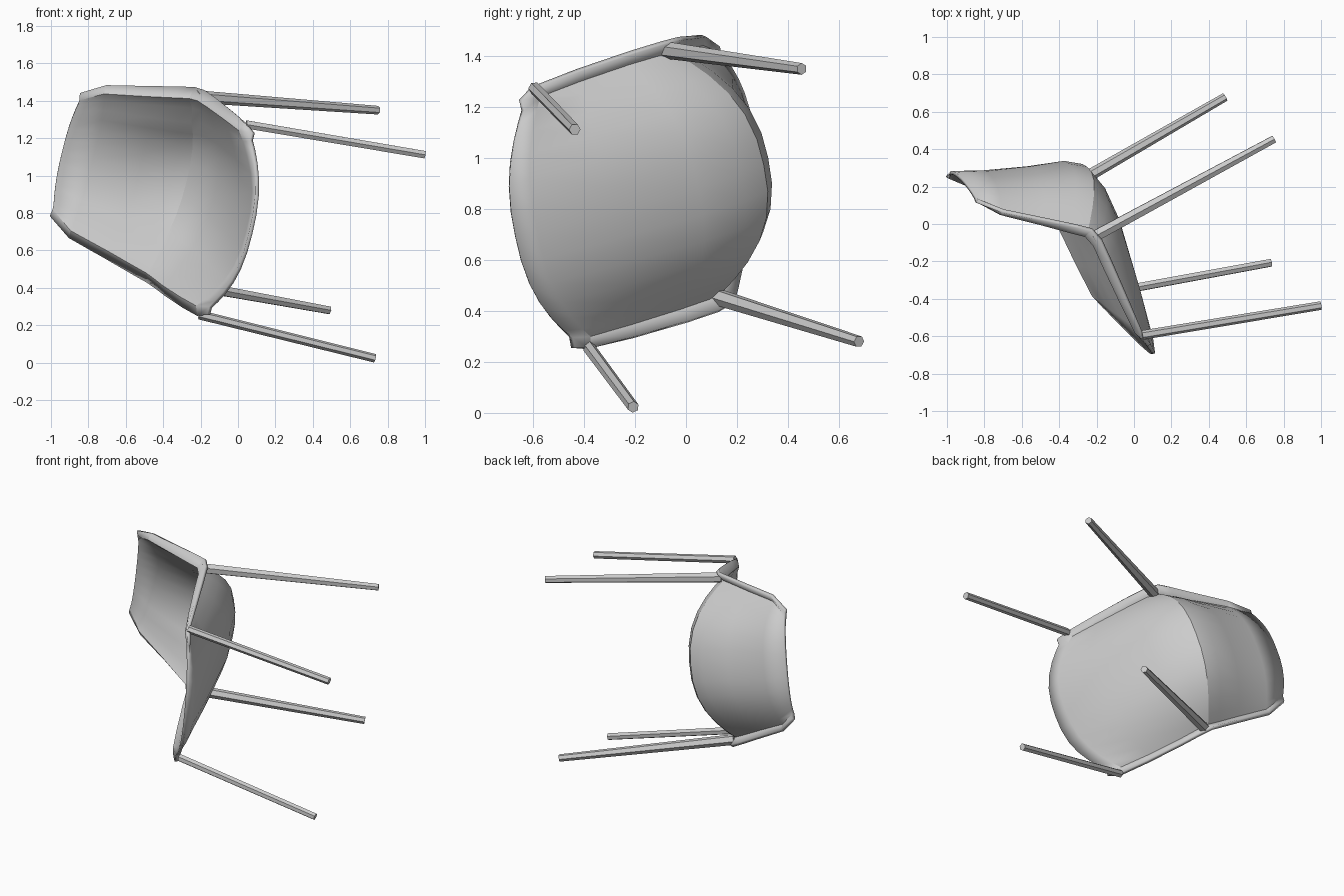
import bpy, bmesh
from mathutils import Matrix, Vector

if "Cube" in bpy.data.objects:
    bpy.data.objects.remove(bpy.data.objects["Cube"])

# Chair frame: x = width, y = forward, z = up of the upright chair, then tipped over
W = Vector((-0.233, 0.200, -0.951)).normalized()
F = Vector((0.290, -0.919, -0.264)).normalized()
U = W.cross(F).normalized()
F = U.cross(W)
TIP = Matrix((W, F, U)).transposed().to_4x4()
TIP.translation = -0.806 * W


def make_object(name, verts, faces):
    mesh = bpy.data.meshes.new(name)
    mesh.from_pydata([TIP @ Vector(v) for v in verts], [], faces)
    obj = bpy.data.objects.new(name, mesh)
    bpy.context.collection.objects.link(obj)
    return obj


# Shell stations, front edge to top of back:
# centre (forward, up), rim (half width, forward, up), rolled lip,
# wall thickness at the centre and at the sides
STATIONS = [
    (0.455, 0.262, 0.510, 0.290, 0.325, 0.0, 0.020, 0.020),
    (0.370, 0.240, 0.537, 0.205, 0.365, 0.10, 0.028, 0.028),
    (0.070, 0.222, 0.545, 0.020, 0.395, 0.14, 0.030, 0.030),
    (-0.308, 0.214, 0.548, -0.200, 0.425, 0.14, 0.030, 0.035),
    (-0.500, 0.237, 0.545, -0.330, 0.440, 0.14, 0.040, 0.045),
    (-0.610, 0.280, 0.535, -0.400, 0.470, 0.14, 0.050, 0.055),
    (-0.662, 0.370, 0.515, -0.445, 0.540, 0.14, 0.035, 0.060),
    (-0.697, 0.550, 0.475, -0.530, 0.670, 0.14, 0.025, 0.050),
    (-0.760, 0.800, 0.420, -0.650, 0.860, 0.14, 0.025, 0.035),
    (-0.815, 0.960, 0.340, -0.745, 0.955, 0.0, 0.020, 0.020),
]
THICK = 0.06
# Fractions of the half width, rising towards the rim
half = (0.0, 0.2, 0.4, 0.57, 0.72, 0.84, 0.92, 1.0)
across = [-s for s in reversed(half[1:])] + list(half)
n = len(across)

verts, faces, weights = [], [], []
for cf, cu, rw, rf, ru, lip, t_mid, t_side in STATIONS:
    for s in across:
        a = abs(s)
        r = 1.0 - lip if a == 1.0 else (a / 0.92) ** 2.5
        verts.append((s * rw, cf + (rf - cf) * r, cu + (ru - cu) * r))
        if a > 0.8:
            t = 0.022
        else:
            t = t_mid + (t_side - t_mid) * min(1.0, a / 0.57)
        weights.append(t / THICK)
for i in range(len(STATIONS) - 1):
    for j in range(n - 1):
        a = i * n + j
        faces.append((a, a + 1, a + n + 1, a + n))
shell = make_object("seat_shell", verts, faces)
group = shell.vertex_groups.new(name="wall")
for i, w in enumerate(weights):
    group.add([i], w, 'REPLACE')
solid = shell.modifiers.new("thickness", 'SOLIDIFY')
solid.thickness = THICK
solid.offset = -1
solid.vertex_group = "wall"

bpy.context.view_layer.objects.active = shell
shell.select_set(True)
bpy.ops.object.shade_smooth_by_angle(angle=0.35)
shell.select_set(False)


# Tapered six-sided legs
def leg(name, top, tip, r_top, r_tip):
    top, tip = Vector(top), Vector(tip)
    axis = tip - top
    bm = bmesh.new()
    bmesh.ops.create_cone(bm, cap_ends=True, segments=6, radius1=r_top,
                          radius2=r_tip, depth=axis.length)
    place = Matrix.Translation((top + tip) / 2) @ axis.to_track_quat('Z', 'Y').to_matrix().to_4x4()
    bm.transform(TIP @ place)
    mesh = bpy.data.meshes.new(name)
    bm.to_mesh(mesh)
    bm.free()
    bpy.context.collection.objects.link(bpy.data.objects.new(name, mesh))


for side, label in ((-1, "left"), (1, "right")):
    leg("front_leg_" + label, (side * 0.535, 0.222, 0.36), (side * 0.572, 0.397, -0.606), 0.025, 0.023)
    leg("back_leg_" + label, (side * 0.510, -0.375, 0.45), (side * 0.562, -0.557, -0.638), 0.034, 0.023)
